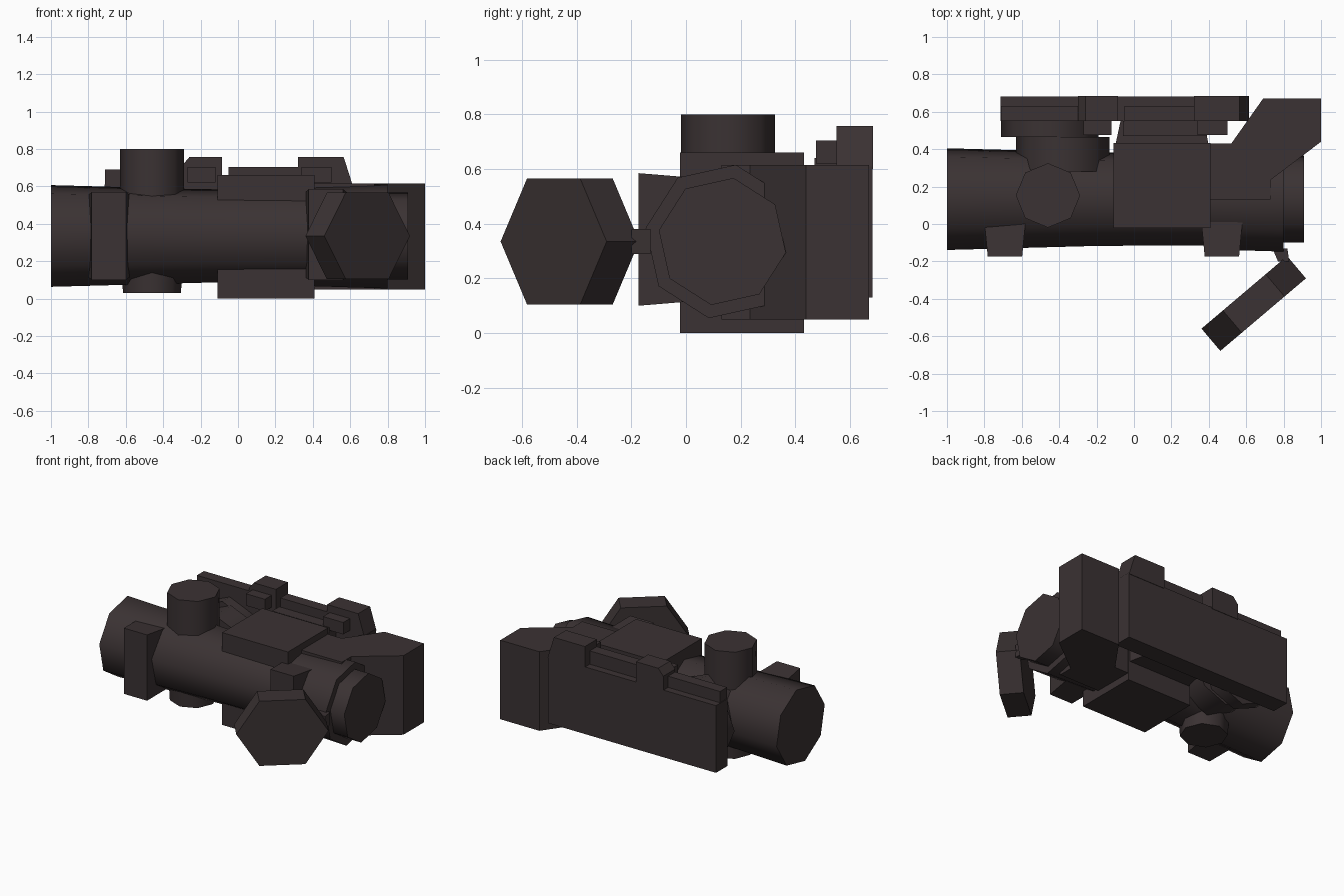
import bpy, bmesh, math
from mathutils import Vector, Matrix

if "Cube" in bpy.data.objects:
    bpy.data.objects.remove(bpy.data.objects["Cube"])

mat = bpy.data.materials.new("dark brown grey")
mat.diffuse_color = (0.043, 0.032, 0.033, 1)
mat.use_nodes = True
mat.node_tree.nodes["Principled BSDF"].inputs["Base Color"].default_value = mat.diffuse_color
CY, CZ = 0.133, 0.335          # tube axis


def finish(name, bm, smooth=False):
    bmesh.ops.recalc_face_normals(bm, faces=bm.faces)
    me = bpy.data.meshes.new(name)
    bm.to_mesh(me)
    bm.free()
    me.materials.append(mat)
    ob = bpy.data.objects.new(name, me)
    bpy.context.collection.objects.link(ob)
    if smooth:
        bpy.ops.object.select_all(action='DESELECT')
        ob.select_set(True)
        bpy.context.view_layer.objects.active = ob
        bpy.ops.object.shade_smooth_by_angle(angle=math.radians(50))
    return ob


def loft(name, rings, smooth=False):
    """Skin a list of equal-length point rings and cap both ends."""
    bm = bmesh.new()
    vs = [[bm.verts.new(p) for p in r] for r in rings]
    n = len(vs[0])
    for a, b in zip(vs, vs[1:]):
        for i in range(n):
            j = (i + 1) % n
            bm.faces.new((a[i], a[j], b[j], b[i]))
    bm.faces.new(vs[0][::-1])
    bm.faces.new(vs[-1])
    return finish(name, bm, smooth)


def box(name, x, y, z):
    return prism_z(name, [(x[0], y[0]), (x[1], y[0]), (x[1], y[1]), (x[0], y[1])], *z)


def prism_z(name, pts, z0, z1):
    return loft(name, [[(x, y, z) for x, y in pts] for z in (z0, z1)])


def prism_y(name, pts, y0, y1):
    return loft(name, [[(x, y, z) for x, z in pts] for y in (y0, y1)])


def lathe(name, origin, axis, u, v, stations, sides=8, turn=0.0):
    """Faceted turned part: stations are (distance along axis, radius)."""
    o, axis, u, v = map(Vector, (origin, axis, u, v))
    rings = []
    for d, r in stations:
        rings.append([o + axis * d + (u * math.cos(a) + v * math.sin(a)) * r
                      for a in (math.tau * i / sides + turn for i in range(sides))])
    return loft(name, rings, True)


# Main tube, thicker rear body and eyepiece
X, Y, Z = (1, 0, 0), (0, 1, 0), (0, 0, 1)
T = math.radians(-10)
lathe("main_tube", (0, CY, CZ), X, Y, Z, [(-1, .276), (-.2, .254), (.45, .25)], turn=T)
lathe("rear_body", (0, CY, CZ), X, Y, Z, [(.38, .272), (.8, .285)], turn=T)
lathe("eyepiece", (0, CY, CZ), X, Y, Z, [(.7, .236), (.91, .236)], turn=T)

# Rear side housing that sweeps out to the back corner
prism_z("rear_housing", [(.40, .13), (.40, .43), (.52, .43), (.69, .67), (1, .67),
                         (1, .44), (.73, .235), (.73, .13)], .05, .615)

# Central saddle block around the tube
box("saddle_block", (-.11, .41), (-.022, .432), (0, .66))

# Adjustment turret on top, small knob below
lathe("top_turret", (-.46, .153, 0), Z, X, Y, [(.5, .172), (.80, .172)])
lathe("bottom_knob", (-.46, .153, 0), Z, X, Y, [(.03, .155), (.2, .165)])

# Two clamp blocks on the front of the tube
for name, cx, top in (("front_clamp", -.69, .57), ("rear_clamp", .47, .585)):
    rings = []
    for y, w, g in ((-.173, .092, 0), (.01, .11, .015)):
        rings.append([(cx - w, y, .10 + g), (cx + w, y, .10 + g),
                      (cx + w, y, top - g), (cx - w, y, top - g)])
    loft(name, rings)

# Flipped-open hexagonal lens cap and its hinge
ang = math.atan2(.39, .46)
long_dir = Vector((math.cos(ang), math.sin(ang), 0))
axis = Vector((math.sin(ang), -math.cos(ang), 0))
lathe("lens_cap", (.64, -.425, .335), axis, long_dir, Vector((0, 0, .89)),
      [(-.078, .30), (.078, .30)], sides=6)
prism_z("cap_hinge", [(.74, -.13), (.82, -.13), (.83, -.20), (.77, -.20)], .29, .38)

# Side knob and bridge that carry the long side plate
lathe("side_knob", (-.38, 0, .345), Y, X, Z, [(.28, .25), (.465, .25)])
lathe("side_knob_flange", (-.45, 0, .345), Y, X, Z, [(.465, .26), (.55, .26)])
prism_z("side_bridge", [(-.10, .42), (.40, .42), (.37, .56), (-.07, .56)], .14, .6)
box("side_plate", (-.715, .615), (.55, .682), (.13, .61))

# Levers and latches along the top of the side plate
box("long_lever", (-.71, -.27), (.55, .63), (.60, .69))
box("middle_lever", (-.05, .32), (.55, .63), (.60, .705))
box("middle_lever_step", (-.06, .39), (.47, .55), (.50, .64))
prism_y("front_latch", [(-.30, .6), (-.30, .71), (-.26, .757), (-.085, .757), (-.085, .6)], .55, .685)
prism_y("rear_latch", [(.32, .6), (.32, .757), (.565, .757), (.615, .6)], .55, .685)
box("front_latch_tab", (-.27, -.12), (.475, .56), (.62, .705))
box("rear_latch_tab", (.34, .50), (.475, .56), (.62, .705))
